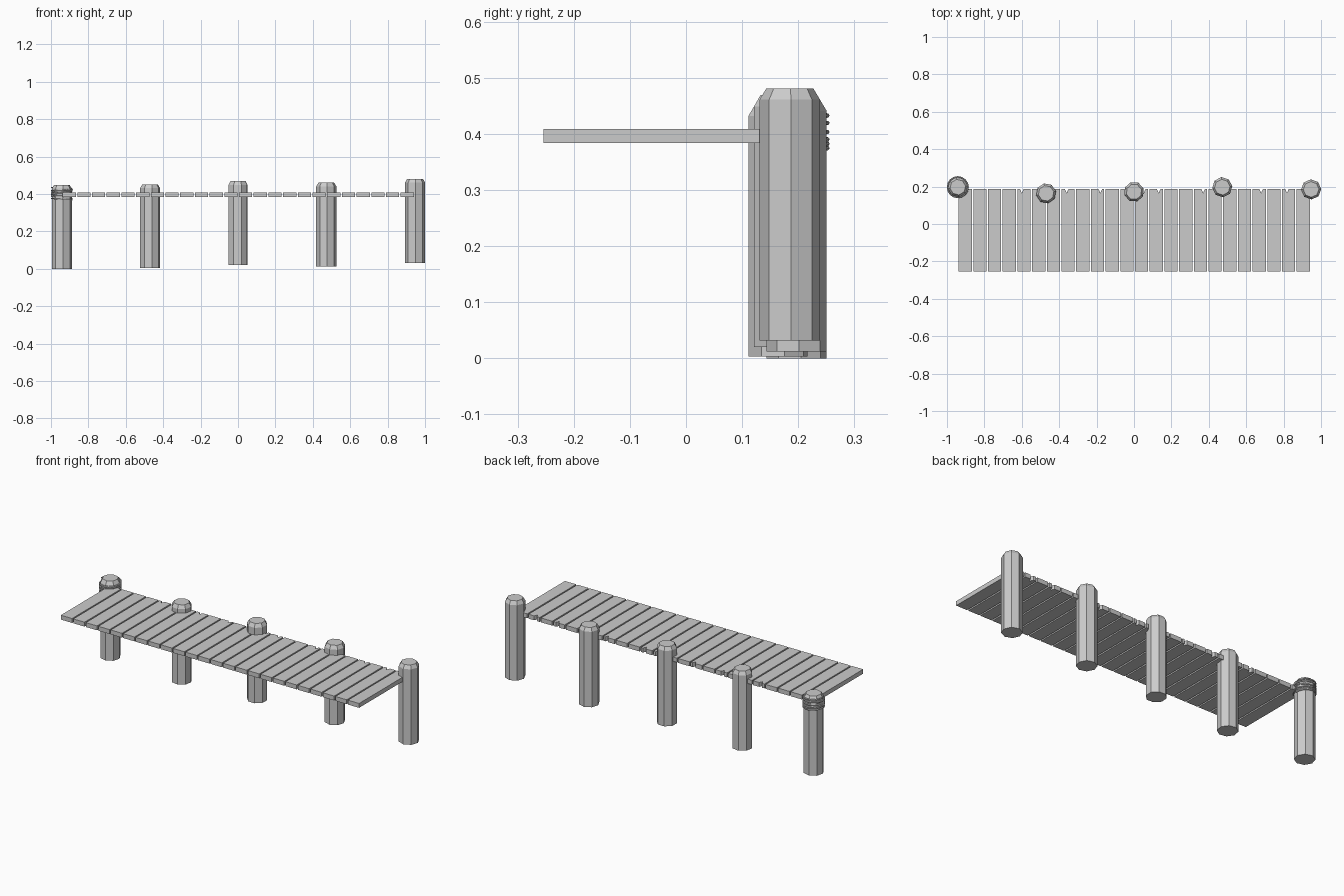
import bpy, bmesh, math
from mathutils import Vector

if "Cube" in bpy.data.objects:
    bpy.data.objects.remove(bpy.data.objects["Cube"])


def add_object(name, bm):
    bmesh.ops.recalc_face_normals(bm, faces=bm.faces)
    mesh = bpy.data.meshes.new(name)
    bm.to_mesh(mesh)
    bm.free()
    ob = bpy.data.objects.new(name, mesh)
    bpy.context.collection.objects.link(ob)
    return ob


def loft(bm, rings):
    """Skin a list of equal-length point loops and cap both ends."""
    loops = [[bm.verts.new(p) for p in ring] for ring in rings]
    n = len(loops[0])
    for a, b in zip(loops, loops[1:]):
        for i in range(n):
            bm.faces.new((a[i], a[(i + 1) % n], b[(i + 1) % n], b[i]))
    bm.faces.new(loops[0])
    bm.faces.new(loops[-1])


# Deck planks, some with a small split in the rear end
X0, PITCH, GAP = -0.938, 0.0786, 0.008
Y0, Y1, Z0, Z1 = -0.254, 0.186, 0.384, 0.409
splits = [-0.60, -0.36, -0.18, 0.052, 0.132, 0.37, 0.68, 0.818]
for k in range(24):
    a = X0 + k * PITCH
    b = a + PITCH - GAP
    outline = [(a, Y0), (b, Y0), (b, Y1)]
    for s in splits:
        if a + 0.01 < s < b - 0.01:
            outline += [(s + 0.009, Y1), (s, Y1 - 0.02), (s - 0.009, Y1)]
    outline.append((a, Y1))
    bm = bmesh.new()
    loft(bm, [[(x, y, z) for x, y in outline] for z in (Z0, Z1)])
    add_object(f"deck_plank_{k + 1}", bm)

# Octagonal posts with chamfered tops: x, y, base height, turn in degrees
posts = [(-0.942, 0.197, 0.0, 8), (-0.470, 0.164, 0.003, 12),
         (0.0, 0.172, 0.020, 20), (0.472, 0.197, 0.012, 5),
         (0.947, 0.185, 0.032, 2)]
R, H = 0.054, 0.449
for k, (px, py, pz, turn) in enumerate(posts):
    rings = []
    for r, z in ((R, 0), (R, H - 0.020), (R - 0.012, H)):
        rings.append([(px + r * math.cos(math.radians(turn + 45 * i)),
                       py + r * math.sin(math.radians(turn + 45 * i)), pz + z)
                      for i in range(8)])
    bm = bmesh.new()
    loft(bm, rings)
    add_object(f"post_{k + 1}", bm)

# Rope coiled around the left post
TURNS, STEPS, TUBE, SIDES = 5.5, 16, 0.004, 6
rings = []
for i in range(int(TURNS * STEPS) + 1):
    t = 2 * math.pi * i / STEPS
    c, s = math.cos(t), math.sin(t)
    z = 0.368 + 0.064 * i / (TURNS * STEPS) + 0.004 * math.sin(0.8 * t)
    centre = Vector((posts[0][0] + 0.055 * c, posts[0][1] + 0.055 * s, z))
    ring = []
    for j in range(SIDES):
        u = 2 * math.pi * j / SIDES
        ring.append(centre + TUBE * (math.cos(u) * Vector((c, s, 0))
                                     + math.sin(u) * Vector((0, 0, 1))))
    rings.append(ring)
bm = bmesh.new()
loft(bm, rings)
add_object("rope_coil", bm)
